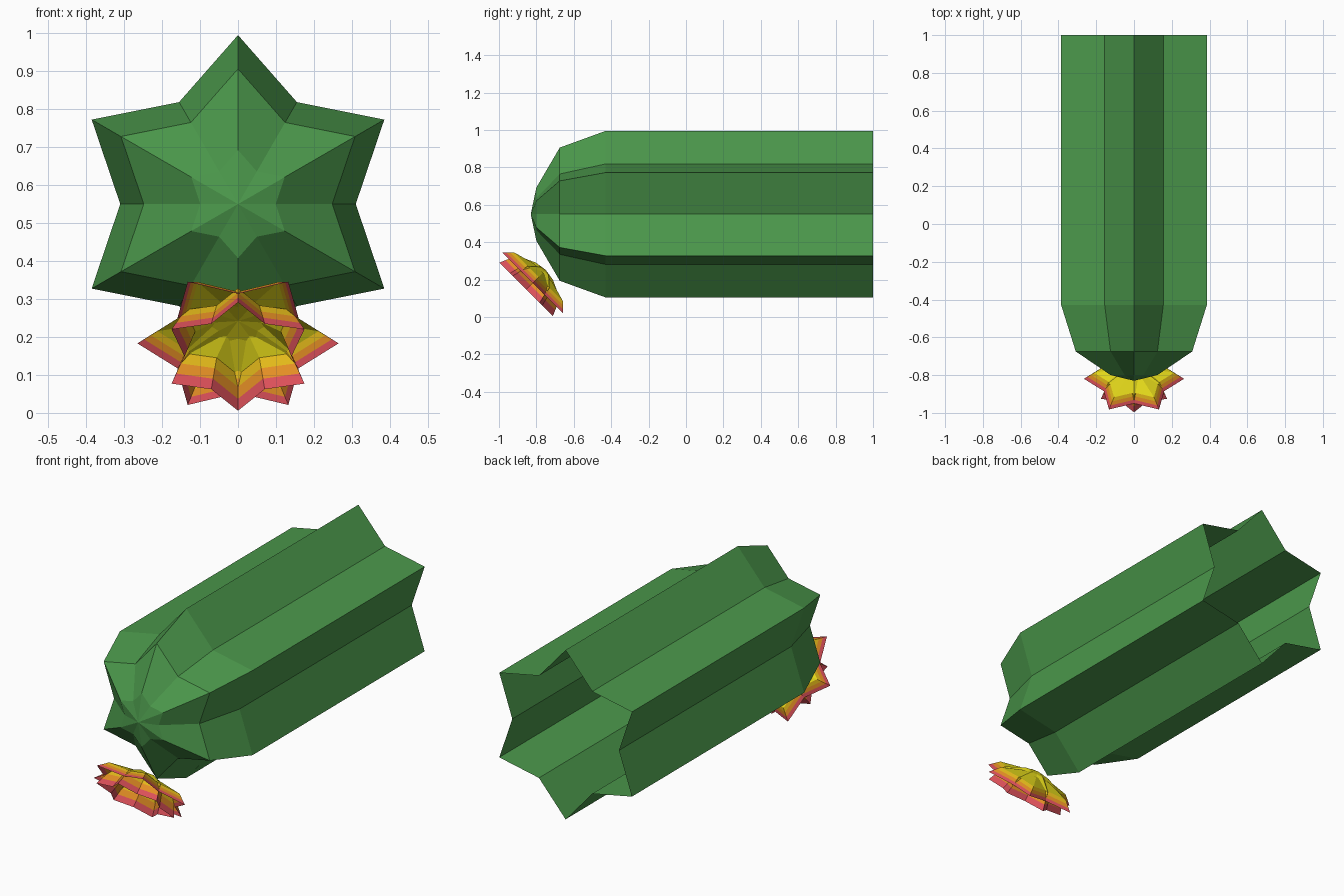
import bpy, bmesh, math
from mathutils import Vector

if "Cube" in bpy.data.objects:
    bpy.data.objects.remove(bpy.data.objects["Cube"])


def material(name, rgb):
    m = bpy.data.materials.new(name)
    m.diffuse_color = (*rgb, 1)
    m.use_nodes = True
    m.node_tree.nodes["Principled BSDF"].inputs["Base Color"].default_value = m.diffuse_color
    return m


green = material("cactus green", (0.07, 0.31, 0.07))
petal_mats = [material("petal yellow", (0.74, 0.66, 0.01)),
              material("petal gold", (0.76, 0.48, 0.01)),
              material("petal orange", (0.77, 0.27, 0.018)),
              material("petal red", (0.71, 0.08, 0.10))]


def star_shell(name, origin, axis, radius, rings, turn, mats):
    """Open six-pointed star shell: rings are (scale, distance along axis,
    material of the band leading to the next ring); the last ring is a point."""
    axis = Vector(axis).normalized()
    side = Vector((1, 0, 0))
    up = axis.cross(side)
    bm = bmesh.new()
    loops = []
    for scale, d, _ in rings[:-1]:
        loop = []
        for i in range(12):
            r = radius * scale * (1 if i % 2 == 0 else 0.697)
            a = math.radians(turn + 30 * i)
            p = Vector(origin) + axis * d + side * r * math.cos(a) + up * r * math.sin(a)
            loop.append(bm.verts.new(p))
        loops.append(loop)
    tip = bm.verts.new(Vector(origin) + axis * rings[-1][1])
    for k, loop in enumerate(loops):
        for i in range(12):
            j = (i + 1) % 12
            if k + 1 < len(loops):
                nxt = loops[k + 1]
                f = bm.faces.new((loop[i], loop[j], nxt[j], nxt[i]))
            else:
                f = bm.faces.new((loop[i], loop[j], tip))
            f.material_index = rings[k][2]
    bmesh.ops.recalc_face_normals(bm, faces=bm.faces)
    me = bpy.data.meshes.new(name)
    bm.to_mesh(me)
    bm.free()
    for m in mats:
        me.materials.append(m)
    ob = bpy.data.objects.new(name, me)
    bpy.context.collection.objects.link(ob)
    return ob


# Ribbed stem with a domed front and an open back
star_shell("cactus_stem", (0, 0, 0.55), (0, -1, 0), 0.445,
           [(1, -1.0, 0), (1, 0.43, 0), (0.8, 0.675, 0), (0.32, 0.8, 0), (0, 0.83, 0)],
           90, [green])


# Two nested flower cups, tilted forward and down, with banded petal tips
def flower(name, radius, turn, tip, edge, inner, base):
    rings = [(1 - 0.2 * i / 3, tip + (edge - tip) * i / 3, 3 - i) for i in range(3)]
    rings += [(0.8, edge, 0), (0.32, inner, 0), (0, base, 0)]
    t = 0.709 / math.sqrt(2)
    star_shell(name, (0, -t, t), (0, -1, -1), radius, rings, turn, petal_mats)


flower("outer_petals", 0.265, 0, 0.45, 0.405, 0.374, 0.367)
flower("inner_petals", 0.202, 30, 0.499, 0.406, 0.362, 0.352)
